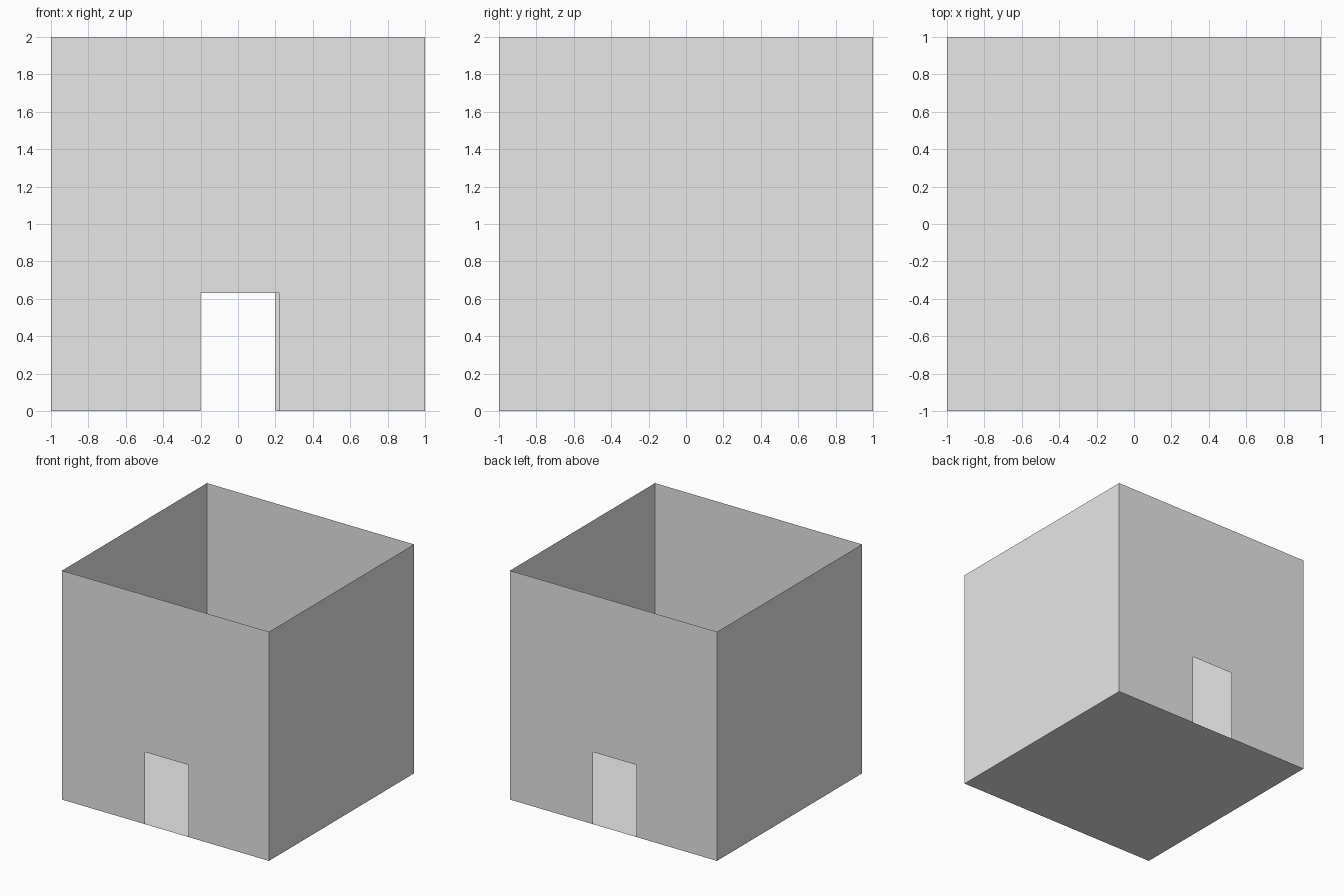
import bpy
from math import pi
from mathutils import Matrix

cube = bpy.data.objects.get("Cube")
if cube:
    bpy.data.objects.remove(cube, do_unlink=True)

HALF, HEIGHT = 1.0, 2.0
DOOR_LEFT, DOOR_RIGHT, DOOR_TOP = -0.2, 0.22, 0.63

grey = bpy.data.materials.new("wall grey")
grey.use_nodes = True
colour = (0.8, 0.8, 0.8, 1)
grey.diffuse_color = colour
grey.node_tree.nodes["Principled BSDF"].inputs["Base Color"].default_value = colour


def sheet(name, outline, turn=0.0):
    """Make one flat panel from its outline, turned about the vertical axis."""
    mesh = bpy.data.meshes.new(name)
    mesh.from_pydata(outline, [], [range(len(outline))])
    mesh.transform(Matrix.Rotation(turn, 4, "Z"))
    mesh.materials.append(grey)
    obj = bpy.data.objects.new(name, mesh)
    bpy.context.collection.objects.link(obj)
    return obj


# Floor, facing down
sheet("floor", [(-HALF, -HALF, 0), (-HALF, HALF, 0), (HALF, HALF, 0), (HALF, -HALF, 0)])

# Wall outlines in x and z, plain and with a doorway
plain = [(-HALF, 0), (HALF, 0), (HALF, HEIGHT), (-HALF, HEIGHT)]
doorway = [(DOOR_RIGHT, 0), (HALF, 0), (HALF, HEIGHT), (-HALF, HEIGHT), (-HALF, 0),
           (DOOR_LEFT, 0), (DOOR_LEFT, DOOR_TOP), (DOOR_RIGHT, DOOR_TOP)]

# Four walls, with doorways at the front and back
walls = [("front_wall", doorway), ("left_wall", plain),
         ("back_wall", doorway), ("right_wall", plain)]
for i, (name, profile) in enumerate(walls):
    sheet(name, [(x, -HALF, z) for x, z in profile], i * pi / 2)
